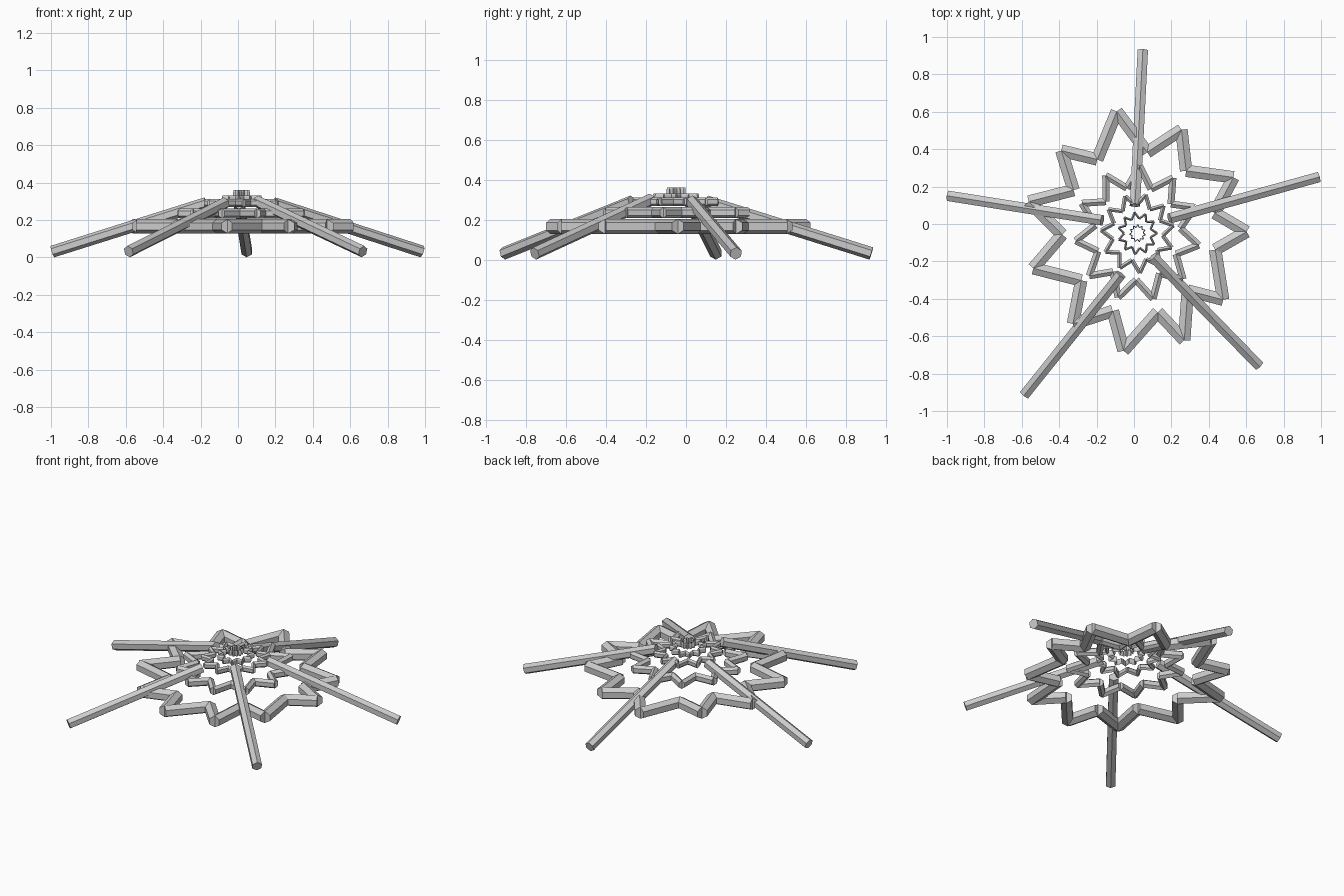
import bpy, bmesh
from math import sin, cos, pi, radians
from mathutils import Vector, Matrix

if "Cube" in bpy.data.objects:
    bpy.data.objects.remove(bpy.data.objects["Cube"])

SIDES, POINTS = 6, 11
CENTRE = Vector((0.019, -0.05, 0))

# Small irregularities of the largest ring: corner number -> (dx, dy)
UNEVEN = {1: (.027, -.02), 2: (.027, -.05), 4: (0, -.025), 6: (-.02, .027), 7: (-.043, 0),
          8: (-.02, -.03), 10: (-.02, 0), 13: (.035, -.01), 14: (.03, 0), 15: (.03, -.015),
          17: (.045, .01), 19: (0, .02), 20: (-.037, -.02), 21: (.027, .03)}


def add_strut(bm, p, q, r):
    """Closed hexagonal bar from p to q with one ridge facing up."""
    p, q = Vector(p), Vector(q)
    rot = (q - p).to_track_quat('Z', 'Y')
    ends = []
    for c in (p, q):
        ends.append([bm.verts.new(c + rot @ Vector((r * sin(2 * pi * i / SIDES),
                                                    r * cos(2 * pi * i / SIDES), 0)))
                     for i in range(SIDES)])
    a, b = ends
    for i in range(SIDES):
        j = (i + 1) % SIDES
        bm.faces.new((a[i], a[j], b[j], b[i]))
    bm.faces.new(a)
    bm.faces.new(b)


def finish(bm, name):
    bmesh.ops.recalc_face_normals(bm, faces=bm.faces)
    me = bpy.data.meshes.new(name)
    bm.to_mesh(me)
    bm.free()
    ob = bpy.data.objects.new(name, me)
    bpy.context.collection.objects.link(ob)


def star_ring(name, scale, height_scale, z, phase, uneven):
    """Zigzag star of separate bars, slightly stretched front to back."""
    bm = bmesh.new()
    pts = []
    for i in range(2 * POINTS):
        a = radians(phase) + pi * i / POINTS
        rad = 0.403 if i % 2 else 0.583
        dx, dy = uneven.get(i, (0, 0))
        pts.append((rad * cos(a) + dx, 1.085 * rad * sin(a) + dy, 0))
    for i in range(len(pts)):
        add_strut(bm, pts[i], pts[(i + 1) % len(pts)], 0.038)
    m = Matrix.Translation(CENTRE + Vector((0, 0, z))) @ Matrix.Diagonal((scale, scale, height_scale, 1))
    bmesh.ops.transform(bm, matrix=m, verts=bm.verts)
    finish(bm, name)


# Five star rings, shrinking, rising and twisting towards the top
rings = [(1.0, 1.0, 0.166), (0.57, 0.72, 0.235), (0.335, 0.55, 0.29),
         (0.18, 0.5, 0.312), (0.074, 0.5, 0.341)]
for k, (s, h, z) in enumerate(rings):
    star_ring(f"star_ring_{k + 1}", s, h, z, 0.8 - 10.9 * k, {} if k else UNEVEN)

# Five sloping legs: foot and upper end
legs = [((0.047, 0.927, 0.031), (0.005, 0.10, 0.29)),
        ((0.985, 0.25, 0.031), (0.19, 0.03, 0.29)),
        ((0.668, -0.757, 0.031), (0.10, -0.175, 0.30)),
        ((-0.585, -0.912, 0.031), (-0.07, -0.27, 0.29)),
        ((-0.992, 0.15, 0.031), (-0.17, 0.02, 0.29))]
for k, (foot, top) in enumerate(legs):
    bm = bmesh.new()
    add_strut(bm, foot, top, 0.032)
    finish(bm, f"leg_{k + 1}")
